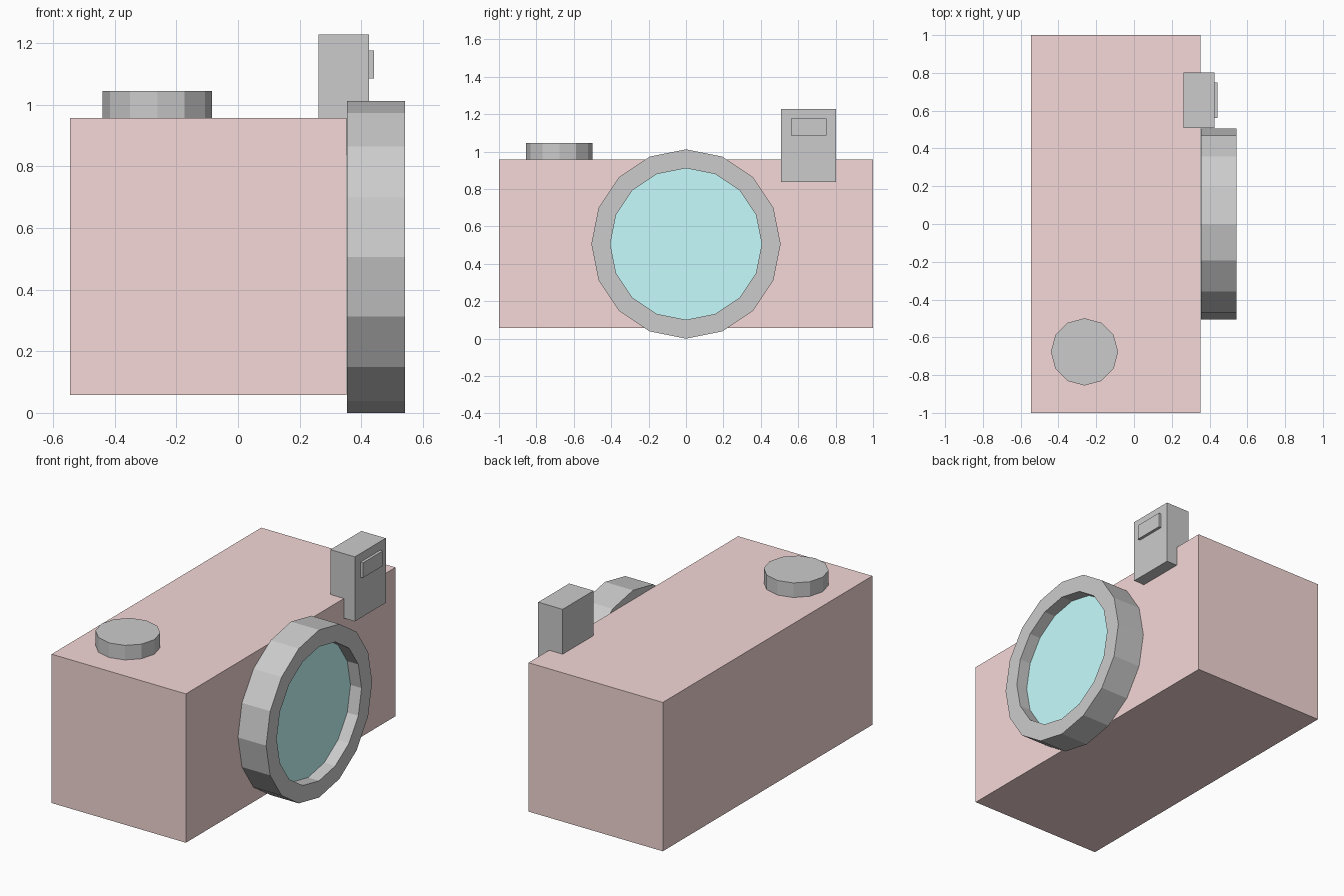
import bpy, bmesh
from math import radians
from mathutils import Matrix

if "Cube" in bpy.data.objects:
    bpy.data.objects.remove(bpy.data.objects["Cube"])


def material(name, rgb):
    m = bpy.data.materials.new(name)
    m.diffuse_color = (*rgb, 1)
    m.use_nodes = True
    m.node_tree.nodes["Principled BSDF"].inputs["Base Color"].default_value = m.diffuse_color
    return m


def add_object(name, bm, *mats):
    bmesh.ops.recalc_face_normals(bm, faces=bm.faces)
    me = bpy.data.meshes.new(name)
    bm.to_mesh(me)
    bm.free()
    for m in mats:
        me.materials.append(m)
    ob = bpy.data.objects.new(name, me)
    bpy.context.collection.objects.link(ob)
    return ob


def box(name, x, y, z, *mats):
    bm = bmesh.new()
    size = [b - a for a, b in (x, y, z)]
    mid = [(a + b) / 2 for a, b in (x, y, z)]
    bmesh.ops.create_cube(bm, size=1, matrix=Matrix.Translation(mid) @ Matrix.Diagonal((*size, 1)))
    return add_object(name, bm, *mats)


def disc(name, sides, radius, depth, matrix, *mats):
    bm = bmesh.new()
    bmesh.ops.create_cone(bm, cap_ends=True, segments=sides, radius1=radius,
                          radius2=radius, depth=depth, matrix=matrix)
    return add_object(name, bm, *mats)


pink = material("body_pink", (0.91, 0.69, 0.68))
cyan = material("glass_cyan", (0.57, 0.98, 0.99))

# Main body
box("camera_body", (-0.545, 0.352), (-1, 1), (0.058, 0.957), pink)

# Shutter dial on top
disc("shutter_dial", 12, 0.178, 0.088, Matrix.Translation((-0.262, -0.677, 1.001)))

# Viewfinder block with its raised window
box("viewfinder", (0.262, 0.425), (0.508, 0.803), (0.838, 1.228))
box("viewfinder_window", (0.42, 0.442), (0.561, 0.75), (1.085, 1.176))

# Lens ring: revolved section, closed at the front by the recessed glass
X0, X1, GLASS_X = 0.354, 0.542, 0.468
R_OUT, R_IN, SIDES, CZ = 0.506, 0.405, 16, 0.506
bm = bmesh.new()
section = [(X0, 0, R_IN), (X0, 0, R_OUT), (X1, 0, R_OUT), (X1, 0, R_IN)]
verts = [bm.verts.new(p) for p in section]
edges = [bm.edges.new((verts[i], verts[(i + 1) % 4])) for i in range(4)]
bmesh.ops.spin(bm, geom=verts + edges, cent=(0, 0, 0), axis=(1, 0, 0),
               angle=radians(360), steps=SIDES)
bmesh.ops.remove_doubles(bm, verts=bm.verts, dist=0.001)
bmesh.ops.translate(bm, verts=bm.verts, vec=(0, 0, CZ))
add_object("lens_ring", bm)

# Glass disc filling the ring up to the recess
depth = GLASS_X - X0
disc("lens_glass", SIDES, R_IN, depth,
     Matrix.Translation((X0 + depth / 2, 0, CZ)) @ Matrix.Rotation(radians(90), 4, 'Y'), cyan)
